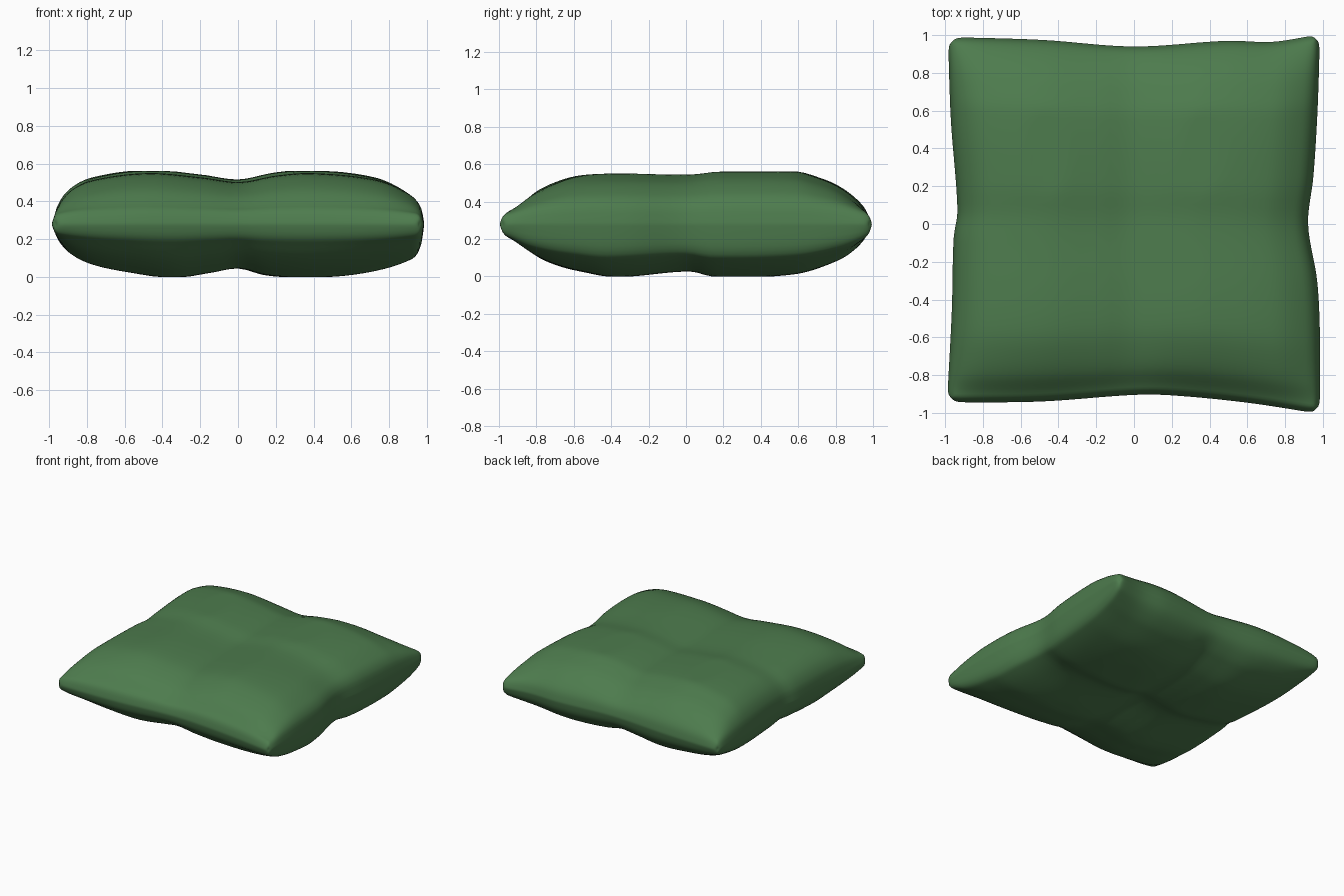
import bpy, bmesh, math

if "Cube" in bpy.data.objects:
    bpy.data.objects.remove(bpy.data.objects["Cube"])

N = 72  # grid divisions per side


def curve(pts):
    """Smooth (Hermite) interpolation through (position, value) pairs."""
    n = len(pts)
    def slope(i):
        a, b = pts[max(i - 1, 0)], pts[min(i + 1, n - 1)]
        return (b[1] - a[1]) / (b[0] - a[0])
    def f(t):
        i = 0
        while i < n - 2 and t > pts[i + 1][0]:
            i += 1
        (a, p), (b, q) = pts[i], pts[i + 1]
        w = b - a
        s = (t - a) / w
        return (p * (1 + 2 * s) * (1 - s) ** 2 + slope(i) * w * s * (1 - s) ** 2
                + q * s * s * (3 - 2 * s) + slope(i + 1) * w * s * s * (s - 1))
    return f


# Puffiness profiles across x and y, for the upper and lower cloth
top_x = curve([(-1, 0), (-.985, .3), (-.92, .64), (-.8, .86), (-.5, 1), (-.2, .91), (0, .82),
               (.2, .95), (.4, 1), (.75, .86), (.92, .58), (.985, .3), (1, 0)])
low_x = curve([(-1, 0), (-.985, .24), (-.92, .54), (-.8, .75), (-.6, .9), (-.36, 1), (-.15, .9),
               (0, .82), (.15, .95), (.4, 1), (.7, .9), (.94, .64), (.985, .4), (1, 0)])
top_y = curve([(-1, 0), (-.985, .17), (-.94, .33), (-.85, .61), (-.72, .82), (-.6, .92),
               (-.4, .95), (0, .93), (.2, 1), (.6, .99), (.72, .88), (.83, .72), (.93, .46),
               (.985, .2), (1, 0)])
low_y = curve([(-1, 0), (-.985, .17), (-.94, .35), (-.85, .61), (-.73, .79), (-.6, .9),
               (-.42, 1), (0, .89), (.15, 1), (.6, .94), (.83, .69), (.93, .46),
               (.985, .2), (1, 0)])

# Seam outline seen from above
left = curve([(-1, -.99), (-.5, -.965), (-.1, -.955), (.05, -.935), (.55, -.97), (1, -.985)])
right = curve([(-1, .985), (-.6, .985), (-.3, .97), (0, .922), (.25, .95), (.6, .972), (1, .985)])
front = curve([(-1, -.945), (-.5, -.94), (0, -.905), (.2, -.907), (.6, -.945), (1, -1.005)])
back = curve([(-1, .99), (-.5, .975), (0, .94), (.5, .97), (.75, .965), (1, 1.005)])


def point(i, j, side):
    u = math.sin(math.pi / 2 * (2 * i / N - 1))
    v = math.sin(math.pi / 2 * (2 * j / N - 1))
    x = left(v) + (right(v) - left(v)) * (u + 1) / 2
    y = front(u) + (back(u) - front(u)) * (v + 1) / 2
    # soften the corners
    x -= .025 * u * abs(u) ** 20 * abs(v) ** 40
    y -= .025 * v * abs(v) ** 20 * abs(u) ** 40
    puff = top_x(u) * top_y(v) if side > 0 else low_x(u) * low_y(v)
    rim = .045 * math.sqrt(min(1, max(0, 1 - max(abs(u), abs(v))) / .03))
    return x, y, .28 + side * min(.28, math.hypot(.28 * puff, rim))


# Pillow: two puffed sheets joined along the seam
bm = bmesh.new()
for side in (1, -1):
    grid = [[bm.verts.new(point(i, j, side)) for j in range(N + 1)] for i in range(N + 1)]
    for i in range(N):
        for j in range(N):
            quad = [grid[i][j], grid[i + 1][j], grid[i + 1][j + 1], grid[i][j + 1]]
            bm.faces.new(quad if side > 0 else quad[::-1])
rim_verts = [v for v in bm.verts if v.is_boundary]
bmesh.ops.remove_doubles(bm, verts=rim_verts, dist=1e-5)
bmesh.ops.recalc_face_normals(bm, faces=bm.faces)
for f in bm.faces:
    f.smooth = True

mesh = bpy.data.meshes.new("pillow")
bm.to_mesh(mesh)
bm.free()
pillow = bpy.data.objects.new("pillow", mesh)
bpy.context.collection.objects.link(pillow)

# Green cloth
cloth = bpy.data.materials.new("green_cloth")
cloth.diffuse_color = (.075, .2, .075, 1)
cloth.use_nodes = True
cloth.node_tree.nodes["Principled BSDF"].inputs["Base Color"].default_value = cloth.diffuse_color
mesh.materials.append(cloth)
